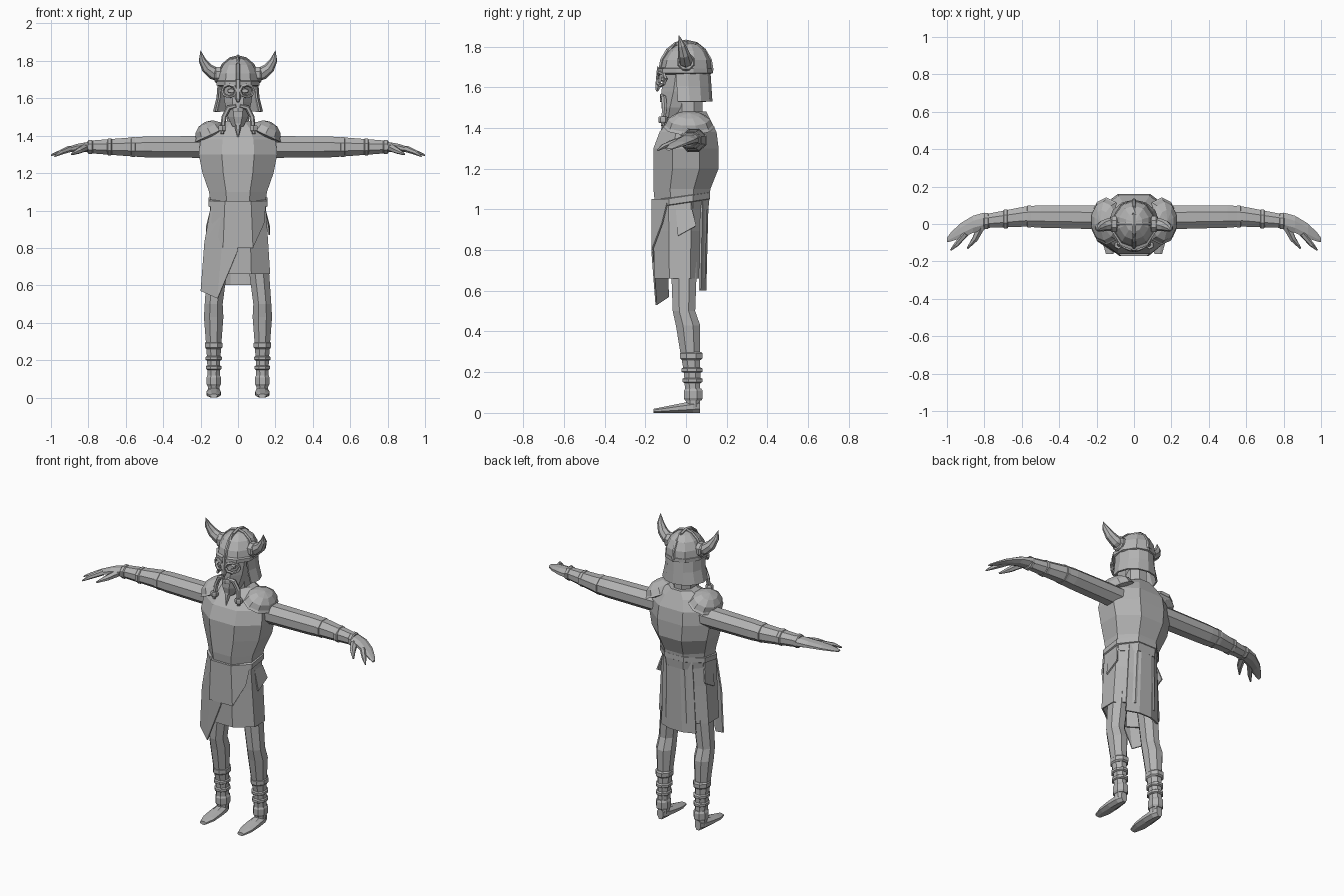
import bpy, bmesh
from math import sin, cos, pi, radians
from mathutils import Vector, Matrix

if "Cube" in bpy.data.objects:
    bpy.data.objects.remove(bpy.data.objects["Cube"], do_unlink=True)

GREY = (0.45, 0.45, 0.45, 1)
grey = bpy.data.materials.new("plain_grey")
grey.use_nodes = True
grey.diffuse_color = GREY
grey.node_tree.nodes["Principled BSDF"].inputs["Base Color"].default_value = GREY

# Shared heights and offsets
WAIST, ARM_Z, BROW_Z, LEG_X = 1.05, 1.34, 1.68, .13


def finish(name, bm, mirror=False, thick=0):
    bmesh.ops.recalc_face_normals(bm, faces=bm.faces)
    mesh = bpy.data.meshes.new(name)
    bm.to_mesh(mesh)
    bm.free()
    mesh.materials.append(grey)
    part = bpy.data.objects.new(name, mesh)
    bpy.context.collection.objects.link(part)
    if thick:
        modifier = part.modifiers.new("thickness", 'SOLIDIFY')
        modifier.thickness = thick
    if mirror:
        part.modifiers.new("mirror", 'MIRROR')


def skin(name, rings, closed=True, cap=True, **options):
    """Bridge rows of points into a surface."""
    bm = bmesh.new()
    rows = [[bm.verts.new(point) for point in ring] for ring in rings]
    count = len(rows[0])
    for low, high in zip(rows, rows[1:]):
        for i in range(count if closed else count - 1):
            j = (i + 1) % count
            bm.faces.new((low[i], low[j], high[j], high[i]))
    if cap and closed:
        bm.faces.new(rows[0])
        bm.faces.new(rows[-1])
    finish(name, bm, **options)


def loft(name, axis, rings, sides=8, tilt=0, arc=None, **options):
    """Faceted rings along an axis: position, two centre values, two radii."""
    if arc:
        start, end = map(radians, arc)
        angles = [start + (end - start) * i / (sides - 1) for i in range(sides)]
        grow = 1
    else:
        angles = [2 * pi * (i + .5) / sides for i in range(sides)]
        grow = 1 / cos(pi / sides)
    rows = []
    for pos, mid_a, mid_b, rad_a, rad_b in rings:
        row = []
        for angle in angles:
            a = mid_a + rad_a * grow * cos(angle)
            b = mid_b + rad_b * grow * sin(angle)
            row.append({'x': (pos, a, b), 'y': (a, pos, b), 'z': (a, b, pos + tilt * b)}[axis])
        rows.append(row)
    skin(name, rows, closed=arc is None, **options)


def tube(name, points, radii, sides=6, **options):
    """Round bar through points, with a radius for each."""
    points = [Vector(point) for point in points]
    last = len(points) - 1
    rings = []
    for i, (point, radius) in enumerate(zip(points, radii)):
        along = (points[min(i + 1, last)] - points[max(i - 1, 0)]).normalized()
        across = along.cross(Vector((0, 1, 0) if abs(along.y) < .8 else (1, 0, 0))).normalized()
        other = along.cross(across)
        turns = [2 * pi * k / sides for k in range(sides)]
        rings.append([point + radius * (across * cos(a) + other * sin(a)) for a in turns])
    skin(name, rings, **options)


def wrap(name, axis, pos, mid_a, mid_b, rad_a, rad_b, half, **options):
    """Short band with rounded edges."""
    profile = [(-1, .85), (-.6, 1), (.6, 1), (1, .85)]
    loft(name, axis, [(pos + half * step, mid_a, mid_b, rad_a * size, rad_b * size)
                      for step, size in profile], **options)


def plate(name, points, faces, mirror=False):
    bm = bmesh.new()
    corners = [bm.verts.new(point) for point in points]
    for face in faces:
        bm.faces.new([corners[i] for i in face])
    finish(name, bm, mirror, thick=.008)


def skirt_ring(t, gap=0):
    return WAIST - .39 * t, 0, -.03, .147 + .025 * t + gap, .135 - .01 * t + gap


# Torso, belt and skirt
loft("torso", 'z', [(z, 0, y, wide, deep) for z, y, wide, deep in (
    (1, -.02, .14, .13), (1.1, -.02, .155, .14), (1.2, 0, .19, .16), (1.3, 0, .21, .16),
    (1.38, .01, .2, .14), (1.44, .02, .15, .1), (1.48, .03, .08, .07))])
wrap("belt", 'z', WAIST, 0, -.025, .157, .144, .025, tilt=.15)
loft("skirt", 'z', map(skirt_ring, (0, .4, 1)), cap=False, thick=.01)
loft("back_panel", 'z', [skirt_ring(t, .01) for t in (0, .5, 1.15)],
     sides=4, arc=(50, 130), thick=.01)
plate("front_apron", [(.07, -.17, WAIST), (0, -.17, WAIST), (0, -.17, .8), (.08, -.17, .8),
                      (.14, -.12, .93), (.15, -.09, WAIST)],
      [(0, 1, 2, 3), (0, 3, 4, 5)], mirror=True)
plate("side_flap", [(-.07, -.17, 1), (0, -.17, .79), (-.11, -.15, .53), (-.2, -.09, .57),
                    (-.18, -.1, .83), (-.15, -.1, 1)], [(0, 1, 2), (0, 2, 3, 4), (0, 4, 5)])
plate("hip_guard", [(.15, -.05, 1), (.15, .03, 1), (.17, .05, .92), (.17, -.04, .87)],
      [(0, 1, 2, 3)], mirror=True)

# Legs lean inward above the knee
loft("leg", 'z', [(z, LEG_X - .1 * max(0, z - .5), y, r, r * 1.15) for z, y, r in (
    (1, -.02, .06), (.66, -.01, .053), (.5, -.01, .048), (.43, .01, .052),
    (.3, .02, .042), (.2, .03, .035), (.03, .035, .03))], mirror=True)
for name, z, half in (("knee_wrap", .28, .02), ("shin_wrap_upper", .21, .012),
                      ("shin_wrap_lower", .16, .012), ("ankle_cuff", .09, .03)):
    radius = .035 + .04 * z
    wrap(name, 'z', z, LEG_X, .04 - .05 * z, radius, radius * 1.2, half, mirror=True)

# Feet taper from heel to toe
feet = []
for t in (0, .15, .45, .75, 1):
    height = .033 - .023 * t
    feet.append((.07 - .23 * t, LEG_X, height, .038 - .018 * (2 * t - 1) ** 4, height))
loft("foot", 'y', feet, mirror=True)

# Arms and bracers
loft("arm", 'x', [(x, y, ARM_Z, r, r * .92) for x, y, r in (
    (.14, .035, .064), (.5, .04, .06), (.58, .04, .054), (.8, .015, .036))], mirror=True)
for name, t in (("elbow_band", 0), ("forearm_band", .55), ("wrist_band", 1)):
    radius = .06 - .017 * t
    wrap(name, 'x', .56 + .23 * t, .04 - .025 * t, ARM_Z, radius, radius * .88, .014, mirror=True)

# Hands droop and curve forward
hand = []
for t in (0, .3, .65, .9, 1):
    hand.append((.8 + .2 * t, .015 - .1 * t ** 1.5, ARM_Z - .045 * t * t,
                 .046 - .034 * t ** 4, .027 - .022 * t))
loft("palm", 'x', hand, mirror=True)
tube("finger", [(.9, -.05, 1.33), (.95, -.11, 1.31), (.98, -.14, 1.29)],
     (.018, .013, .004), mirror=True)
tube("thumb", [(.81, 0, ARM_Z), (.85, -.08, 1.32), (.89, -.13, 1.3)],
     (.024, .017, .005), mirror=True)

# Shoulder pads: tilted domes over a flatter rim
for name, width, height in (("shoulder_pad", .088, .07), ("shoulder_pad_rim", .094, .03)):
    bm = bmesh.new()
    bmesh.ops.create_uvsphere(bm, u_segments=10, v_segments=6, radius=1)
    for v in bm.verts:
        if v.co.z < 0:
            v.co.z *= .35
    place = Matrix.Translation((.148, .015, 1.4 + height / 7))
    lean = Matrix.Rotation(radians(25), 4, 'Y')
    size = Matrix.Diagonal((width, width * 1.35, height, 1))
    bmesh.ops.transform(bm, verts=bm.verts, matrix=place @ lean @ size)
    finish(name, bm, mirror=True)

# Head and face
loft("neck", 'z', [(z, 0, .01, .06, .07) for z in (1.42, 1.56)])
loft("head", 'z', [(z, 0, y, wide, deep) for z, y, wide, deep in (
    (1.45, -.07, .03, .04), (1.5, -.05, .054, .07), (1.58, -.02, .072, .1), (1.7, 0, .085, .11))])
wrap("lips", 'z', 1.54, 0, -.11, .028, .016, .013, sides=6)
tube("beard", [(0, -.08, 1.5), (0, -.1, 1.45), (0, -.12, 1.39)], (.03, .018, .003))
tube("moustache_braid", [(.01, -.12, 1.56), (.05, -.11, 1.55), (.075, -.105, 1.5),
                         (.085, -.115, 1.41)], (.01, .014, .014, .01), mirror=True)
wrap("braid_bead", 'z', 1.44, .084, -.113, .02, .02, .015, sides=6, mirror=True)
wrap("eye", 'y', -.11, .037, 1.64, .02, .011, .012, sides=6, mirror=True)

# Helmet dome, bands and neck curtain
arch = [pi / 2 * step / 4 for step in range(5)]
loft("helmet_dome", 'z', [(BROW_Z + .14 * sin(a), 0, .01 * sin(a), .107 * cos(a) + .003,
                           .12 * cos(a) + .003) for a in arch], sides=10)
wrap("brow_band", 'z', BROW_Z, 0, -.005, .114, .13, .018, sides=10)
crest = [pi * step / 8 for step in range(9)]
tube("crest_band", [(0, -.127 * cos(a), BROW_Z + .143 * sin(a)) for a in crest],
     [.011] * len(crest))
tube("side_band", [(.11 * cos(a), 0, BROW_Z + .14 * sin(a)) for a in arch],
     [.01] * len(arch), mirror=True)
tube("nose_guard", [(0, -.13, 1.7), (0, -.138, 1.6), (0, -.143, 1.58)], (.014, .015, .006))
guard = []
for step in range(9):
    x = .047 + .036 * cos(pi * step / 4)
    guard.append((x, 6 * x * x - .14, 1.64 + .032 * sin(pi * step / 4)))
tube("eye_guard", guard, [.009] * len(guard), sides=5, mirror=True)
loft("neck_curtain", 'z', [(BROW_Z - .15 * t, 0, .01 * t, .109 + .025 * t * t, .12)
                           for t in (0, .5, 1)], sides=9, arc=(-25, 205), thick=.01)

# Horns sweep out and up from round sockets
tube("horn", [(.09 + .11 * sin(a), -.035 * (1 - cos(a)), 1.855 - .13 * cos(a)) for a in arch],
     [.036 * cos(a) ** .7 + .001 for a in arch], sides=8, mirror=True)
wrap("horn_socket", 'x', .105, 0, 1.725, .042, .042, .02, mirror=True)
